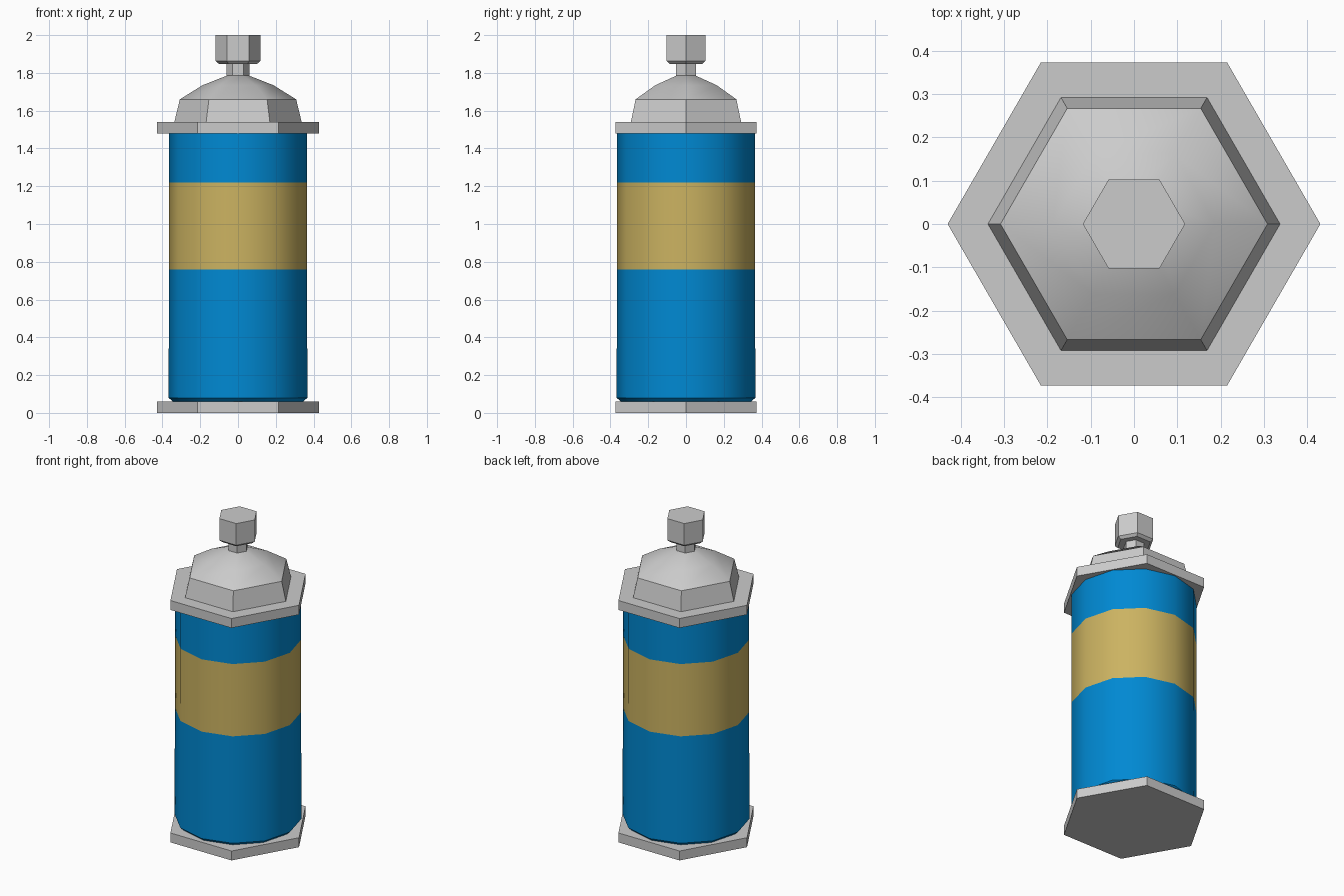
import bpy, bmesh
from math import cos, sin, pi, radians

if "Cube" in bpy.data.objects:
    bpy.data.objects.remove(bpy.data.objects["Cube"])


def material(name, color):
    m = bpy.data.materials.new(name)
    m.diffuse_color = (*color, 1)
    m.use_nodes = True
    m.node_tree.nodes["Principled BSDF"].inputs["Base Color"].default_value = m.diffuse_color
    return m


def lathe(name, profile, sides, mat=None, caps=True, smooth=None):
    """Stack of regular polygons, profile = [(radius, z), ...] from bottom to top."""
    bm = bmesh.new()
    rings = [[bm.verts.new((r * cos(2 * pi * i / sides), r * sin(2 * pi * i / sides), z))
              for i in range(sides)] for r, z in profile]
    for a, b in zip(rings, rings[1:]):
        for i in range(sides):
            j = (i + 1) % sides
            bm.faces.new((a[i], a[j], b[j], b[i]))
    if caps:
        bm.faces.new(rings[0][::-1])
        bm.faces.new(rings[-1])
    mesh = bpy.data.meshes.new(name)
    bm.to_mesh(mesh)
    bm.free()
    ob = bpy.data.objects.new(name, mesh)
    bpy.context.collection.objects.link(ob)
    if mat:
        mesh.materials.append(mat)
    if smooth:
        bpy.ops.object.select_all(action='DESELECT')
        ob.select_set(True)
        bpy.context.view_layer.objects.active = ob
        bpy.ops.object.shade_smooth_by_angle(angle=radians(smooth))
    return ob


blue = material("blue_paint", (0.0, 0.25, 0.65))
gold = material("gold_label", (0.6, 0.45, 0.12))

# Hexagonal end flanges
for name, z in (("bottom_flange", 0), ("top_flange", 1.48)):
    lathe(name, [(0.43, z), (0.43, z + 0.06)], 6)

# Twelve-sided can with a coloured band
lathe("lower_can", [(0.345, 0.06), (0.367, 0.08), (0.366, 0.76)], 12, blue, False, 35)
lathe("label_band", [(0.366, 0.76), (0.365, 1.22)], 12, gold, False, 35)
lathe("upper_can", [(0.365, 1.22), (0.365, 1.48)], 12, blue, False, 35)

# Hexagonal dome
lathe("dome", [(0.337, 1.54), (0.308, 1.66), (0.187, 1.735), (0.06, 1.785)], 6, smooth=35)

# Nozzle stem and button
lathe("nozzle_stem", [(0.06, 1.77), (0.06, 1.85)], 6)
lathe("nozzle_button", [(0.1, 1.847), (0.118, 1.862), (0.118, 2.0)], 6)
